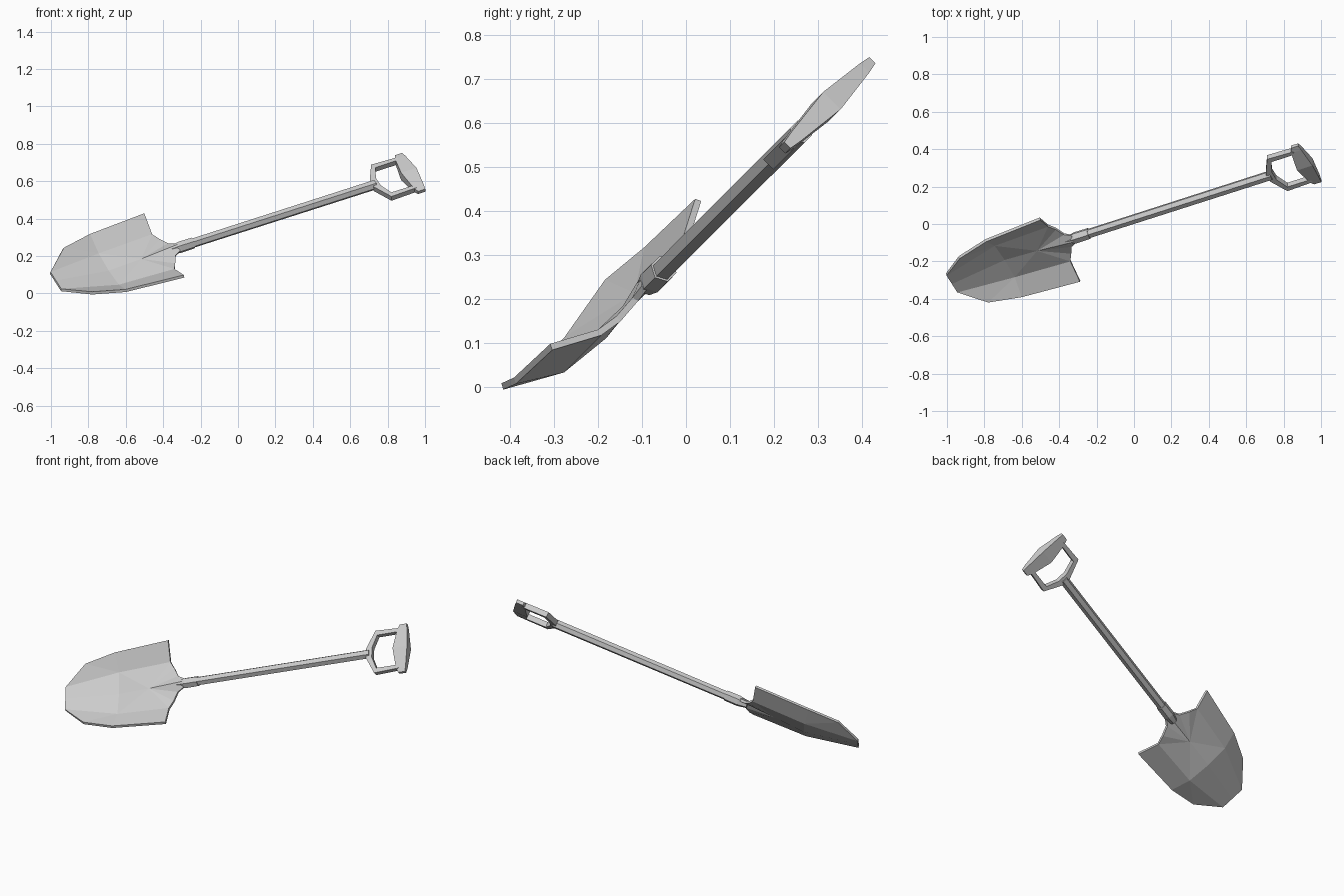
import bpy, bmesh, math
from mathutils import Matrix, Vector

if "Cube" in bpy.data.objects:
    bpy.data.objects.remove(bpy.data.objects["Cube"])

# Local frame: u along the shaft, v across the blade, n out of the blade's face
U = Vector((0.911, 0.292, 0.292)).normalized()
N = Vector((0, -1, 1)).normalized()
V = N.cross(U)
FRAME = Matrix((U, V, N)).transposed().to_4x4()
FRAME.translation = V * 0.24 + N * 0.226


def make(name, verts, faces):
    mesh = bpy.data.meshes.new(name)
    mesh.from_pydata(verts, [], faces)
    bm = bmesh.new()
    bm.from_mesh(mesh)
    bmesh.ops.recalc_face_normals(bm, faces=bm.faces)
    bm.to_mesh(mesh)
    bm.free()
    obj = bpy.data.objects.new(name, mesh)
    bpy.context.collection.objects.link(obj)
    obj.matrix_world = FRAME
    return obj


def loft(name, rings):
    """Skin equal-sized rings of points and cap both ends."""
    k = len(rings[0])
    faces = [[i * k + j, i * k + (j + 1) % k, (i + 1) * k + (j + 1) % k, (i + 1) * k + j]
             for i in range(len(rings) - 1) for j in range(k)]
    faces += [list(range(k)), [(len(rings) - 1) * k + j for j in range(k)]]
    return make(name, [p for r in rings for p in r], faces)


def hex_ring(u, r):
    return [(u, r * math.cos(a * math.pi / 3), r * math.sin(a * math.pi / 3)) for a in range(6)]


# Blade: half a dished sheet, mirrored and given thickness
half = [
    (-.96, .07, .05), (-.83, .183, .077), (-.655, .23, .066), (-.325, .256, .062),  # 0-3 rim
    (-.65, .13, .008), (-.33, .144, .008),                                        # 4-5 fold
    (-.305, .10, .0), (-.28, .05, .004), (-.245, .03, .008),                      # 6-8 shoulder
    (-.96, 0, .05), (-.65, 0, -.004), (-.46, 0, .006), (-.245, 0, .028),          # 9-12 centre
]
faces = [(0, 1, 4), (1, 2, 4), (2, 3, 5, 4), (9, 0, 4, 10), (10, 4, 11), (4, 5, 11),
         (5, 6, 11), (6, 7, 11), (7, 8, 12, 11)]
blade = make("blade", half, faces)
bm = bmesh.new()
bm.from_mesh(blade.data)
bm.normal_update()
if sum(f.normal.z for f in bm.faces) < 0:
    bmesh.ops.reverse_faces(bm, faces=bm.faces)
bm.to_mesh(blade.data)
bm.free()
mirror = blade.modifiers.new("mirror", 'MIRROR')
mirror.use_axis = (False, True, False)
solid = blade.modifiers.new("thickness", 'SOLIDIFY')
solid.thickness = 0.015
solid.offset = -1

# Socket and shaft
loft("socket", [hex_ring(-.29, .022), hex_ring(-.235, .032), hex_ring(-.155, .031)])
loft("shaft", [hex_ring(-.22, .026), hex_ring(.915, .027)])

# Handle yoke: U-shaped outline extruded across its thickness
side = [(.895, .028), (.95, .132), (1.10, .126), (1.10, .104), (.962, .103), (.932, .03)]
outline = side + [(u, -v) for u, v in reversed(side)]
loft("handle_yoke", [[(u, v, n) for u, v in outline] for n in (-.016, .016)])

# Grip: bar thickest in the middle, tapering to both ends
grip = [(-.15, 1.098, 1.14, .010), (-.12, 1.085, 1.145, .015), (0, 1.066, 1.156, .028),
        (.12, 1.085, 1.145, .015), (.15, 1.098, 1.14, .010)]
loft("grip", [[(a, v, -h), (b, v, -h), (b, v, h), (a, v, h)] for v, a, b, h in grip])
